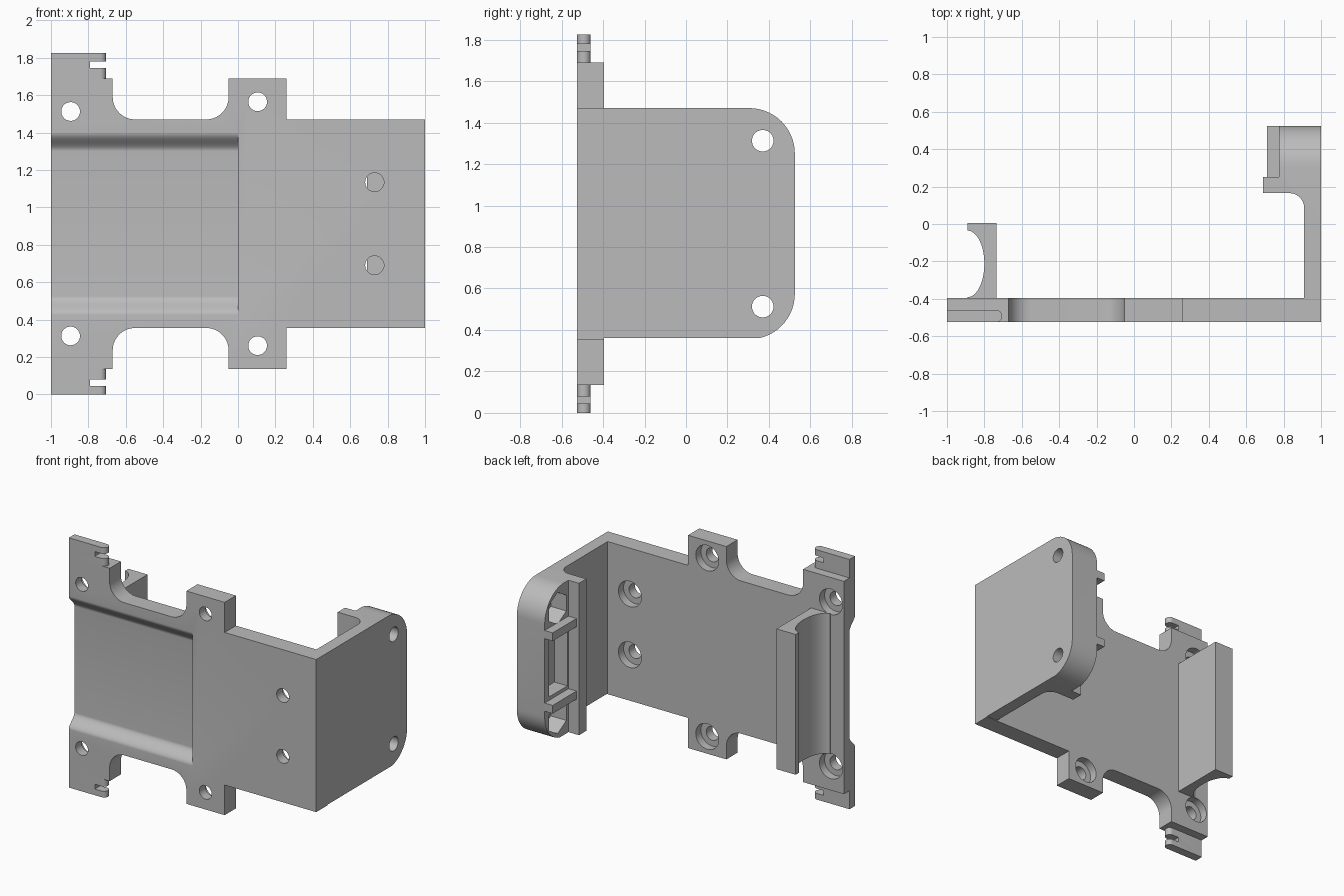
import bpy
import bmesh
from math import cos, sin, pi, radians

if "Cube" in bpy.data.objects:
    bpy.data.objects.remove(bpy.data.objects["Cube"], do_unlink=True)

HEIGHT = 1.825
FRONT, BACK = -0.525, -0.395      # faces of the base plate
LOW, HIGH = 0.36, 1.47            # body of the bracket
MID = HEIGHT / 2

grey = bpy.data.materials.new("plain grey")
grey.use_nodes = True
grey.diffuse_color = (0.5, 0.5, 0.5, 1)
grey.node_tree.nodes["Principled BSDF"].inputs["Base Color"].default_value = (0.5, 0.5, 0.5, 1)


def arc(cx, cy, rx, start, end, ry=None, steps=14):
    """Points on an arc, angles in degrees."""
    ry = ry or rx
    angles = [radians(start + (end - start) * i / steps) for i in range(steps + 1)]
    return [(cx + rx * cos(a), cy + ry * sin(a)) for a in angles]


def circle(cx, cy, r, sides=40, turn=0):
    return arc(cx, cy, r, turn, turn + 360, steps=sides)[:-1]


def rect(a0, b0, a1, b1):
    return [(a0, b0), (a1, b0), (a1, b1), (a0, b1)]


def prism(name, profile, axis, start, end):
    """Extrude a flat profile along one axis."""
    place = {"X": lambda p, t: (t, p[0], p[1]),
             "Y": lambda p, t: (p[0], t, p[1]),
             "Z": lambda p, t: (p[0], p[1], t)}[axis]
    bm = bmesh.new()
    face = bm.faces.new([bm.verts.new(place(p, start)) for p in profile])
    shift = [e - s for e, s in zip(place((0, 0), end), place((0, 0), start))]
    moved = bmesh.ops.extrude_face_region(bm, geom=[face])["geom"]
    bmesh.ops.translate(bm, vec=shift, verts=[v for v in moved if isinstance(v, bmesh.types.BMVert)])
    bmesh.ops.recalc_face_normals(bm, faces=bm.faces)
    mesh = bpy.data.meshes.new(name)
    bm.to_mesh(mesh)
    bm.free()
    mesh.materials.append(grey)
    obj = bpy.data.objects.new(name, mesh)
    bpy.context.scene.collection.objects.link(obj)
    return obj


def combine(target, tool, operation="DIFFERENCE"):
    """Apply a boolean and discard the tool."""
    mod = target.modifiers.new("cut", "BOOLEAN")
    mod.operation, mod.object, mod.solver = operation, tool, "EXACT"
    bpy.context.view_layer.objects.active = target
    bpy.ops.object.modifier_apply(modifier=mod.name)
    bpy.data.objects.remove(tool, do_unlink=True)


def flip(points):
    """Mirror a profile top to bottom."""
    return [(a, HEIGHT - b) for a, b in reversed(points)]


# Base plate with towers and screw tabs
top_edge = [(-1, 1.69), (-0.67, 1.69)]
top_edge += arc(-0.55, HIGH + 0.12, 0.12, 180, 270)
top_edge += arc(-0.17, HIGH + 0.12, 0.12, 270, 360)
top_edge += [(-0.05, 1.69), (0.26, 1.69), (0.26, HIGH), (1, HIGH)]
plate = prism("base_plate", top_edge + flip(top_edge), "Y", FRONT, BACK)

# Shallow channel with soft edges on the front
depth = 0.065
slope = [(FRONT + depth * (1 - cos(pi * i / 16)) / 2, 1.40 - 0.1 * i / 16) for i in range(17)]
channel = [(FRONT - 0.1, 1.40)] + slope
combine(plate, prism("channel", channel + flip(channel), "X", -1.1, 0))

# Screw holes, counterbored from the back
for x, rise in ((-0.895, 0.60), (0.105, 0.652), (0.73, 0.222)):
    for z in (MID - rise, MID + rise):
        combine(plate, prism("hole", circle(x, z, 0.05), "Y", -0.7, -0.3))
        combine(plate, prism("bore", circle(x, z, 0.093), "Y", BACK - 0.06, -0.3))

# Side wall with thick clamp end and ridge
plan = [(1, BACK), (1, 0.525), (0.775, 0.525), (0.775, 0.25), (0.69, 0.25), (0.69, 0.165)]
plan += arc(0.83, 0.085, 0.08, 90, 0) + [(0.91, BACK)]
wall = prism("side_wall", plan, "Z", LOW, HIGH)
upper = [(-0.6, HIGH + 0.1), (0.1, HIGH + 0.1), (0.1, HIGH)]
upper = [(-0.6, HIGH)] + arc(0.305, HIGH - 0.22, 0.22, 90, 0)
combine(wall, prism("outline", upper + flip(upper), "X", 0.5, 1.2), "INTERSECT")

# Bolt holes, hexagonal nut pockets and the recess between them
for z in (MID - 0.4, MID + 0.4):
    combine(wall, prism("bolt_hole", circle(0.37, z, 0.052), "X", 0.6, 1.2))
    combine(wall, prism("nut_pocket", circle(0.375, z, 0.115, 6, 30), "X", 0.74, 0.9))
combine(wall, prism("recess", rect(0.262, MID - 0.21, 0.475, MID + 0.21), "X", 0.74, 0.88))

# Small bars across the clamp
for side, sign in (("lower", -1), ("upper", 1)):
    z = MID + sign * 0.265
    prism(side + "_clamp_bar", rect(0.25, z - 0.03, 0.525, z + 0.03), "X", 0.71, 0.775)

# Rear flange with a hollowed side
hollow = [(-0.735, BACK), (-0.735, 0.005), (-0.89, 0.005), (-0.89, -0.035)]
hollow += arc(-0.89, -0.213, 0.09, 90, -90, ry=0.178, steps=24) + [(-0.89, BACK)]
prism("rear_flange", hollow, "Z", 0.40, 1.425)

# Notched ears at the ends of the towers
ear_plan = [(-1, FRONT)] + arc(-0.737, FRONT + 0.0325, 0.0325, -90, 90) + [(-1, FRONT + 0.065)]
for side, low, notch in (("upper", 1.69, 1.745), ("lower", 0, 0.045)):
    ear = prism(side + "_ear", ear_plan, "Z", low, low + 0.135)
    combine(ear, prism("notch", rect(-0.79, -0.7, -0.6, -0.3), "Z", notch, notch + 0.035))

# Smooth the curved faces and keep edges crisp
bpy.ops.object.select_all(action="DESELECT")
for obj in bpy.context.scene.objects:
    if obj.type == "MESH" and grey.name in obj.data.materials:
        obj.select_set(True)
        bpy.context.view_layer.objects.active = obj
bpy.ops.object.shade_smooth_by_angle(angle=radians(30))
